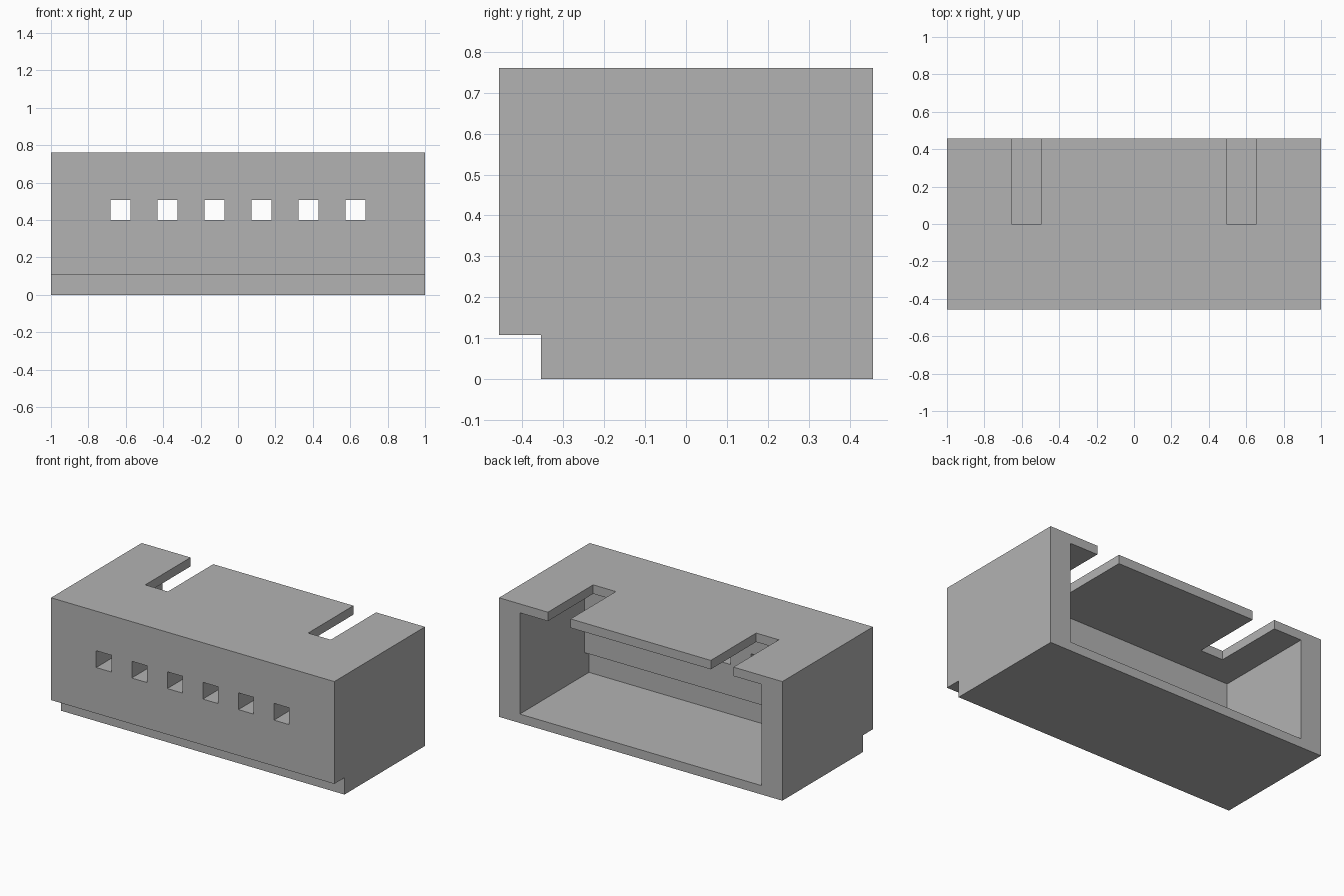
import bpy
import bmesh

cube = bpy.data.objects.get("Cube")
if cube:
    bpy.data.objects.remove(cube, do_unlink=True)

# Overall dimensions
HALF_X, HALF_Y, HEIGHT = 1.0, 0.457, 0.76
WALL, SHELL = 0.147, 0.057
NOTCH_Y, NOTCH_Z = -0.355, 0.107
PITCH, HOLE = 0.251, 0.107

grey = bpy.data.materials.new("plain_grey")
grey.use_nodes = True
colour = (0.45, 0.45, 0.45, 1)
grey.diffuse_color = colour
grey.node_tree.nodes["Principled BSDF"].inputs["Base Color"].default_value = colour


def prism(name, profile, x0, x1):
    """Extrude a closed (y, z) profile along x."""
    bm = bmesh.new()
    face = bm.faces.new([bm.verts.new((x0, y, z)) for y, z in profile])
    grown = bmesh.ops.extrude_face_region(bm, geom=[face])["geom"]
    verts = [v for v in grown if isinstance(v, bmesh.types.BMVert)]
    bmesh.ops.translate(bm, verts=verts, vec=(x1 - x0, 0, 0))
    bmesh.ops.recalc_face_normals(bm, faces=bm.faces)
    mesh = bpy.data.meshes.new(name)
    bm.to_mesh(mesh)
    bm.free()
    mesh.materials.append(grey)
    obj = bpy.data.objects.new(name, mesh)
    bpy.context.collection.objects.link(obj)
    return obj


def box(name, x0, x1, y0, y1, z0, z1):
    return prism(name, [(y0, z0), (y1, z0), (y1, z1), (y0, z1)], x0, x1)


def cut(target, cutter):
    """Subtract the cutter, then discard it."""
    cutter.hide_render = True
    mod = target.modifiers.new("cut", 'BOOLEAN')
    mod.operation, mod.solver, mod.object = 'DIFFERENCE', 'EXACT', cutter
    bpy.context.view_layer.objects.active = target
    bpy.ops.object.modifier_apply(modifier=mod.name)
    bpy.data.objects.remove(cutter, do_unlink=True)


# Housing block with a notch along the lower front edge
housing = prism("connector_housing", [
    (NOTCH_Y, 0), (HALF_Y, 0), (HALF_Y, HEIGHT), (-HALF_Y, HEIGHT),
    (-HALF_Y, NOTCH_Z), (NOTCH_Y, NOTCH_Z)], -HALF_X, HALF_X)

# Cavity open at the back, undercut at the foot of its front wall
back, ceiling = HALF_Y + 0.1, HEIGHT - SHELL
wall_y, undercut_y, undercut_z = -0.195, -0.24, 0.2
cut(housing, prism("cavity_cutter", [
    (back, SHELL), (undercut_y, SHELL), (undercut_y, undercut_z),
    (wall_y, undercut_z), (wall_y, ceiling), (back, ceiling)],
    WALL - HALF_X, HALF_X - WALL))

# Two slots through the top panel
for side in (-1, 1):
    mid = side * 0.575
    cut(housing, box("slot_cutter", mid - 0.08, mid + 0.08,
                     0, back, ceiling - 0.05, HEIGHT + 0.1))

# Row of square pin holes through the front wall
for i in range(6):
    mid = (i - 2.5) * PITCH
    cut(housing, box("pin_hole_cutter", mid - HOLE / 2, mid + HOLE / 2,
                     -HALF_Y - 0.1, wall_y + 0.1, 0.4, 0.4 + HOLE))
